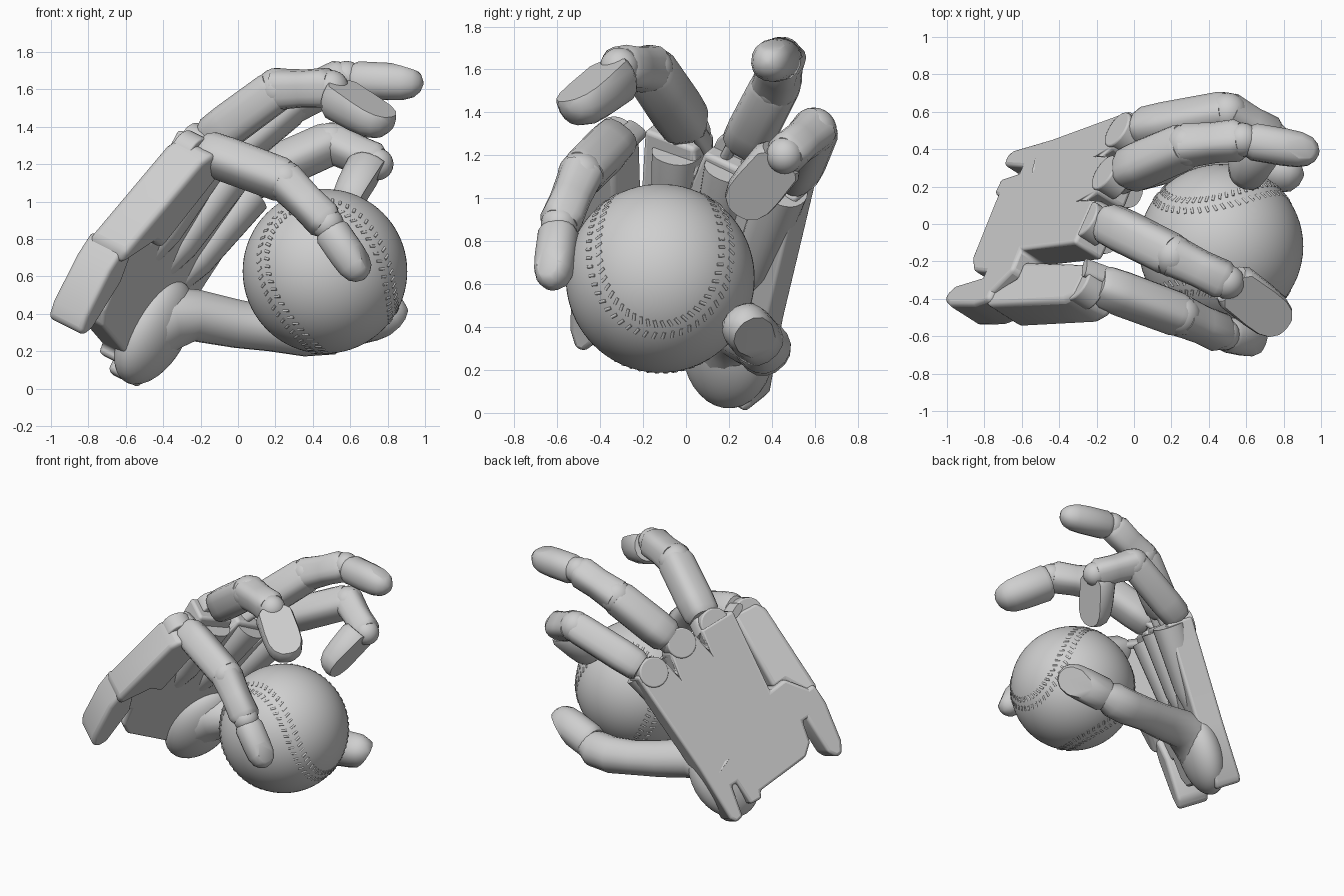
import bpy, bmesh, math
from mathutils import Vector as V, Matrix

cube = bpy.data.objects.get("Cube")
if cube:
    bpy.data.objects.remove(cube, do_unlink=True)

grey = bpy.data.materials.new("light_grey")
grey.use_nodes = True
COLOUR = (0.62, 0.62, 0.62, 1)
grey.diffuse_color = COLOUR
grey.node_tree.nodes["Principled BSDF"].inputs["Base Color"].default_value = COLOUR

# Palm frame: across the hand, along the fingers, out of the back of the hand
ACROSS = V((-0.372, -0.868, 0.36)).normalized()
ALONG = V((0.508, 0.13, 0.852)).normalized()
OUT = ACROSS.cross(ALONG).normalized()
CENTRE = V((-0.498, 0.062, 0.777))
BALL, BALL_R = V((0.465, -0.12, 0.627)), 0.44


def palm(w, u, n=0.0):
    return CENTRE + ACROSS * w + ALONG * u + OUT * n


def finish(name, bm, bevel=0.0, angle=35):
    bmesh.ops.recalc_face_normals(bm, faces=bm.faces)
    me = bpy.data.meshes.new(name)
    bm.to_mesh(me)
    bm.free()
    ob = bpy.data.objects.new(name, me)
    bpy.context.collection.objects.link(ob)
    me.materials.append(grey)
    if bevel:
        mod = ob.modifiers.new("bevel", "BEVEL")
        mod.width, mod.segments, mod.limit_method = bevel, 3, "ANGLE"
    bpy.ops.object.select_all(action="DESELECT")
    ob.select_set(True)
    bpy.context.view_layer.objects.active = ob
    bpy.ops.object.shade_smooth_by_angle(angle=math.radians(angle))


def frame(d, hint):
    side = hint.cross(d).normalized()
    return side, d.cross(side).normalized()


def loft(bm, rings, hint, sides=16, power=0.75, flat=1.0):
    """Skin rounded-square rings given as (centre, radius)."""
    loops = []
    for i, (c, r) in enumerate(rings):
        d = (rings[min(i + 1, len(rings) - 1)][0] - rings[max(i - 1, 0)][0]).normalized()
        side, back = frame(d, hint)
        loop = []
        for k in range(sides):
            t = math.tau * (k + 0.5) / sides
            cs, sn = math.cos(t), math.sin(t)
            x = math.copysign(abs(cs) ** power, cs) * r
            y = math.copysign(abs(sn) ** power, sn) * r * flat
            loop.append(bm.verts.new(c + side * x + back * y))
        loops.append(loop)
    for a, b in zip(loops, loops[1:]):
        for k in range(sides):
            bm.faces.new((a[k], a[k - 1], b[k - 1], b[k]))
    bm.faces.new(loops[0])
    bm.faces.new(loops[-1][::-1])


def straight(a, b, profile):
    """Rings along a line: profile holds (fraction, radius)."""
    return [(a.lerp(b, t), r) for t, r in profile]


def ball(bm, centre, r, u=20, v=12):
    bmesh.ops.create_uvsphere(bm, u_segments=u, v_segments=v, radius=r,
                              matrix=Matrix.Translation(centre))


def cylinder(bm, a, b, r, sides=24):
    d = b - a
    m = Matrix.Translation((a + b) / 2) @ d.to_track_quat("Z", "Y").to_matrix().to_4x4()
    bmesh.ops.create_cone(bm, cap_ends=True, segments=sides, radius1=r, radius2=r,
                          depth=d.length, matrix=m)


def slab(name, outline, top, bottom, bevel=0.02, slope=0.0):
    """Extrude an outline drawn in the palm plane, leaning along the fingers."""
    bm = bmesh.new()
    face = bm.faces.new([bm.verts.new(palm(w, u, top + slope * u)) for w, u in outline])
    new = bmesh.ops.extrude_face_region(bm, geom=[face])["geom"]
    bmesh.ops.translate(bm, vec=OUT * (bottom - top),
                        verts=[g for g in new if isinstance(g, bmesh.types.BMVert)])
    finish(name, bm, bevel)


def fingertip(name, a, b, r, hint, start, height, tilt):
    """Rounded end segment with a flat nail cut across its back."""
    d = (b - a).normalized()
    back = frame(d, hint)[1]
    sink = back * r * (0.9 - height) * 0.5
    a, b = a - sink, b - sink
    bm = bmesh.new()
    rings = [(0, r * 0.85), (0.08, r), (0.5, r), (0.72, r * 0.95), (0.87, r * 0.78),
             (0.96, r * 0.48), (1, r * 0.12)]
    loft(bm, straight(a, b, rings), hint, power=0.9)
    cut = bmesh.ops.bisect_plane(
        bm, geom=bm.verts[:] + bm.edges[:] + bm.faces[:],
        plane_co=a.lerp(b, start) + back * r * height,
        plane_no=(back + d * tilt).normalized(), clear_outer=True)
    edges = [g for g in cut["geom_cut"] if isinstance(g, bmesh.types.BMEdge)]
    bmesh.ops.holes_fill(bm, edges=edges)
    finish(name, bm)


# Back plate of the hand, with finger gaps and wrist prongs
slab("palm_plate", [
    (-0.54, 0.57), (-0.48, -0.2), (-0.47, -0.6), (-0.44, -0.65), (-0.38, -0.64),
    (-0.34, -0.42), (-0.3, -0.42), (-0.29, -0.6), (-0.2, -0.61), (-0.18, -0.56),
    (0.22, -0.54), (0.3, -0.47), (0.33, -0.32), (0.37, -0.32), (0.39, -0.61), (0.43, -0.65),
    (0.48, -0.61), (0.53, -0.22), (0.365, -0.01), (0.236, -0.02), (0.29, 0.59),
    (0.02, 0.6), (0, 0.48), (-0.03, 0.6), (-0.25, 0.59), (-0.28, 0.45), (-0.31, 0.56)],
    0.02, -0.17)

# Folding outer plate that carries the last finger
slab("outer_palm_plate", [(0.28, -0.03), (0.38, -0.03), (0.5, -0.24), (0.55, -0.18),
                          (0.55, 0.44), (0.51, 0.52), (0.32, 0.54)],
     -0.035, -0.28, 0.03, -0.19)

# Thick wrist prong on the outer side
slab("wrist_prong", [(0.36, -0.3), (0.37, -0.6), (0.41, -0.66), (0.46, -0.66),
                     (0.5, -0.58), (0.54, -0.3), (0.53, -0.15), (0.42, -0.15)],
     0.02, -0.21, 0.05)

# Thumb mound on the inside of the palm
bm = bmesh.new()
basis = Matrix((ACROSS, ALONG, OUT)).transposed().to_4x4()
bmesh.ops.create_uvsphere(
    bm, u_segments=32, v_segments=20, radius=1,
    matrix=Matrix.Translation(palm(-0.3, -0.36, -0.155)) @ basis
    @ Matrix.Diagonal((0.23, 0.31, 0.15, 1)))
finish("thumb_mound", bm)

# Inner ridges running from the palm to each finger
for name, w, u in (("index", -0.45, 0.56), ("middle", -0.16, 0.56), ("ring", 0.12, 0.53)):
    bm = bmesh.new()
    loft(bm, straight(palm(w * 0.7, -0.1, -0.1), palm(w, u, -0.14),
                      [(0, 0.06), (0.3, 0.1), (1, 0.115)]), OUT, sides=24, power=0.9)
    finish(name + "_palm_ridge", bm)

# Fingers: base, middle joint, end joint, tip, radius, then nail direction and cut
FINGERS = [
    ("index", (0, 0.5, 1.09), (0.5, 0.595, 1.315), (0.745, 0.46, 1.2), (0.61, 0.23, 0.92),
     0.108, 0.125, (1, 0, -0.3), 0.5, 0.4, 0.1),
    ("middle", (-0.07, 0.27, 1.24), (0.28, 0.42, 1.53), (0.58, 0.45, 1.66),
     (0.99, 0.38, 1.64), 0.115, 0.1, (0.1, 0.1, 1), 0.78, 0.75, 0.25),
    ("ring", (-0.17, 0.02, 1.32), (0.21, -0.17, 1.6), (0.5, -0.31, 1.61),
     (0.82, -0.56, 1.44), 0.115, 0.13, (0.2, -0.3, 0.9), 0.5, 0.45, 0.1),
    ("little", (-0.21, -0.32, 1.28), (0.25, -0.49, 1.11), (0.48, -0.59, 0.88),
     (0.68, -0.63, 0.59), 0.108, 0.095, (0.8, -0.4, 0.4), 0.78, 0.75, 0.25),
]
for name, base, mid, end, tip, r, tip_r, nail, start, height, tilt in FINGERS:
    base, mid, end, tip = V(base), V(mid), V(end), V(tip)
    hint = (mid + end) / 2 - BALL
    d = (mid - base).normalized()
    side, back = frame(d, hint)

    # Round knuckle cover on the back plate, and the hinge beside it
    bm = bmesh.new()
    cover = base + ACROSS * 0.03 - ALONG * 0.04
    cylinder(bm, cover + OUT * 0.08, cover - OUT * 0.04, 0.105)
    finish(name + "_knuckle_cover", bm, 0.01)
    bm = bmesh.new()
    for s in (-0.05, 0.05):
        loft(bm, straight(base - back * 0.04 - d * 0.09 + side * s,
                          base - back * 0.04 + d * 0.15 + side * s,
                          [(0, 0.028), (1, 0.028)]), hint, flat=2)
    finish(name + "_knuckle_hinge", bm)

    # First segment
    bm = bmesh.new()
    loft(bm, straight(base + d * 0.02, mid, [(0, r * 0.8), (0.08, r * 0.98), (0.3, r * 1.02),
                                             (0.94, r), (1, r * 0.94)]), hint, power=0.68)
    ball(bm, mid, r)
    finish(name + "_first_segment", bm)

    # Middle segment, slightly waisted
    bm = bmesh.new()
    loft(bm, straight(mid, end, [(0, r * 0.95), (0.25, r * 0.9), (0.5, r * 0.86),
                                 (0.9, r * 0.9), (1, r * 0.75)]), hint, power=0.68)
    ball(bm, end, r * 0.8)
    finish(name + "_middle_segment", bm)

    fingertip(name + "_tip", end.lerp(tip, 0.08), tip, tip_r, V(nail), start, height, tilt)

# Thumb passing behind and under the ball
thumb = [((-0.46, 0.2, 0.33), 0.18), ((-0.36, 0.22, 0.38), 0.17), ((-0.22, 0.25, 0.39), 0.135),
         ((0, 0.3, 0.345), 0.125), ((0.18, 0.34, 0.32), 0.118), ((0.36, 0.36, 0.3), 0.125),
         ((0.5, 0.36, 0.31), 0.125), ((0.6, 0.345, 0.335), 0.08)]
bm = bmesh.new()
loft(bm, [(V(p), r) for p, r in thumb], V((0, 0.6, -0.7)), power=0.9)
finish("thumb", bm)
fingertip("thumb_tip", V((0.54, 0.35, 0.32)), V((0.91, 0.27, 0.41)), 0.12,
          V((0.5, 0.5, -0.6)), 0.65, 0.6, 0.45)

# Ball with two rows of stitches along a curved seam
bm = bmesh.new()
ball(bm, BALL, BALL_R, 64, 40)
finish("ball", bm)
lobe, low = V((0.89, 0, 0.45)), V((0.45, 0, -0.89))
third = lobe.cross(low)
ex, ey = (lobe + third) / math.sqrt(2), (lobe - third) / math.sqrt(2)


def seam(t):
    p = (ex * (0.75 * math.cos(t) + 0.25 * math.cos(3 * t))
         + ey * (0.75 * math.sin(t) - 0.25 * math.sin(3 * t))
         + low * (0.866 * math.sin(2 * t)))
    return p.normalized()


bm = bmesh.new()
COUNT = 108
for i in range(COUNT):
    t = math.tau * i / COUNT
    p, d = seam(t), (seam(t + 0.01) - seam(t - 0.01)).normalized()
    across = p.cross(d)
    for s in (-1, 1):
        inner = BALL + (p * BALL_R + across * s * 0.015).normalized() * (BALL_R - 0.003)
        outer = BALL + (p * BALL_R + across * s * 0.05 + d * 0.012).normalized() * (BALL_R - 0.003)
        cylinder(bm, inner, outer, 0.008, 8)
finish("ball_stitches", bm, angle=60)
